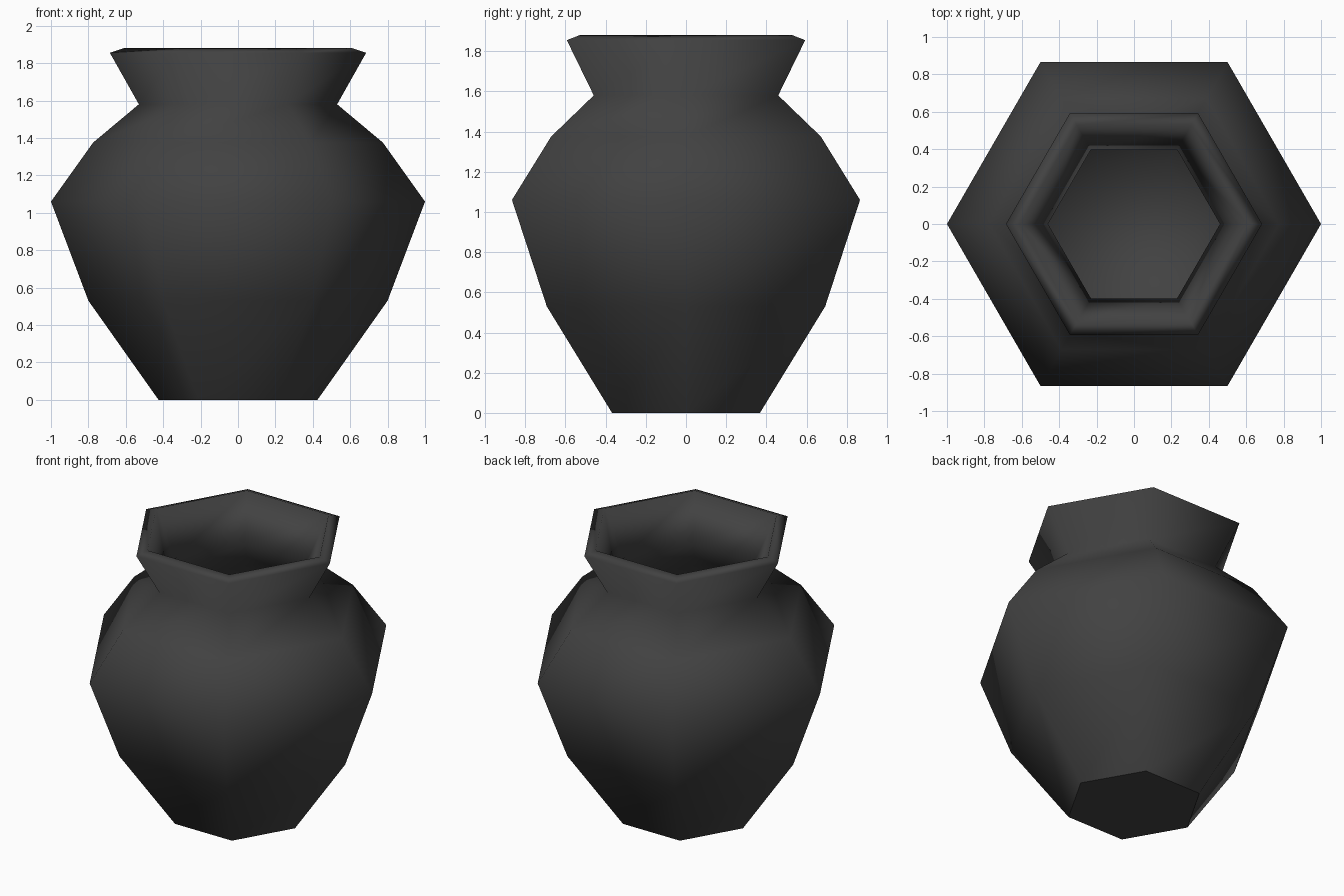
import bpy, bmesh, math

if "Cube" in bpy.data.objects:
    bpy.data.objects.remove(bpy.data.objects["Cube"])

SIDES = 6

# (radius, height): outer wall upwards, over the lip, then the inner wall down to the floor
profile = [
    (0.425, 0.0), (0.80, 0.53), (1.0, 1.06), (0.775, 1.375), (0.53, 1.58),
    (0.685, 1.855), (0.61, 1.88),
    (0.46, 1.59), (0.71, 1.33), (0.92, 1.05), (0.73, 0.56), (0.38, 0.06),
]

clay = bpy.data.materials.new("dark grey clay")
clay.diffuse_color = (0.054, 0.054, 0.054, 1.0)
clay.use_nodes = True
clay.node_tree.nodes["Principled BSDF"].inputs["Base Color"].default_value = clay.diffuse_color

bm = bmesh.new()

# One hexagonal ring per profile point
rings = []
for r, z in profile:
    rings.append([bm.verts.new((r * math.cos(math.tau * i / SIDES),
                                r * math.sin(math.tau * i / SIDES), z))
                  for i in range(SIDES)])

# Walls
for a, b in zip(rings, rings[1:]):
    for i in range(SIDES):
        j = (i + 1) % SIDES
        bm.faces.new((a[i], a[j], b[j], b[i])).smooth = True

# Inner floor (smooth) and base (flat, crisp edge)
bm.faces.new(rings[-1]).smooth = True
base = bm.faces.new(list(reversed(rings[0])))
base.smooth = False
for e in base.edges:
    e.smooth = False

mesh = bpy.data.meshes.new("vase")
bm.to_mesh(mesh)
bm.free()
mesh.materials.append(clay)
bpy.context.collection.objects.link(bpy.data.objects.new("vase", mesh))
